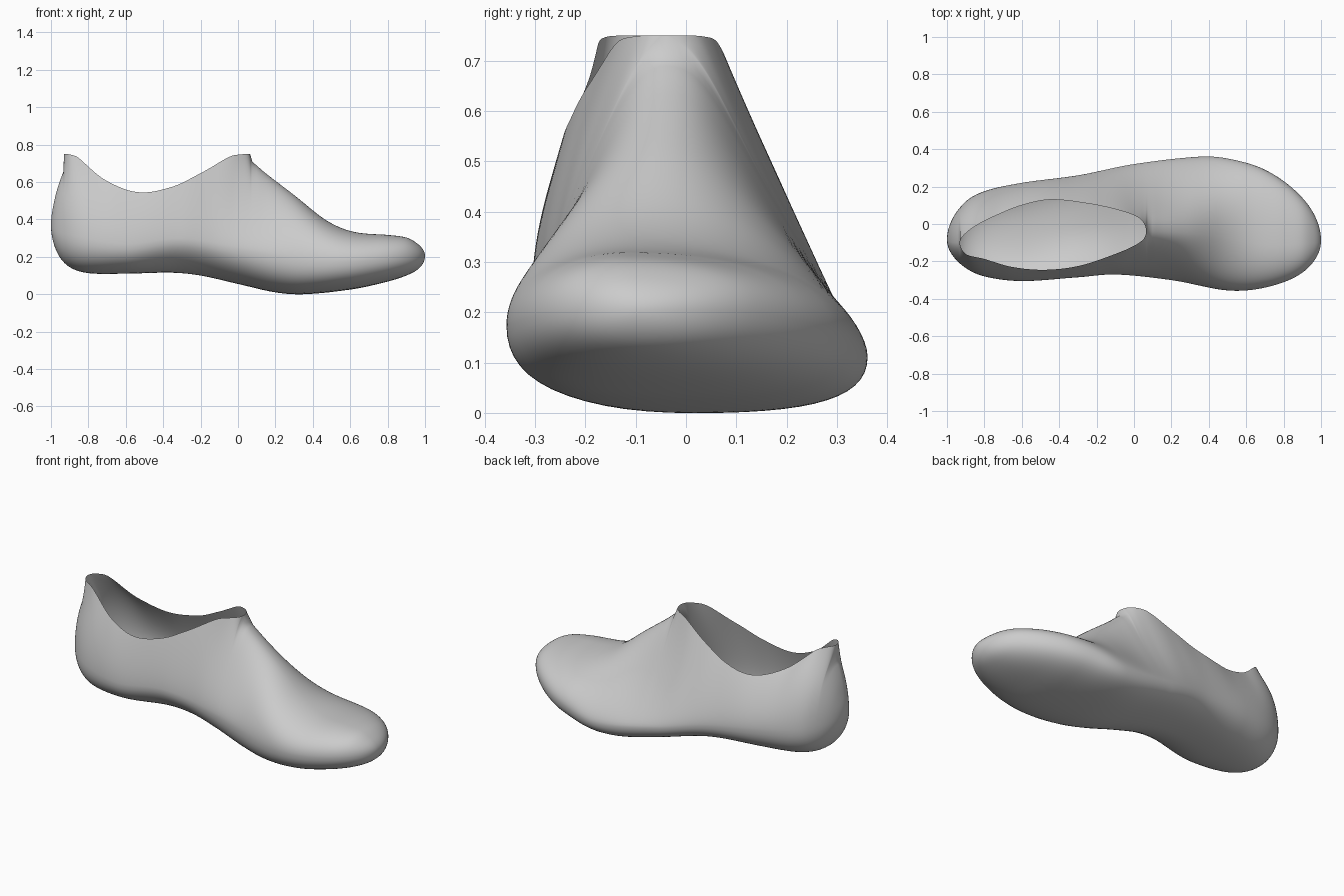
import bpy
import bmesh
import math

cube = bpy.data.objects.get("Cube")
if cube:
    bpy.data.objects.remove(cube, do_unlink=True)

HEEL, TONGUE = -0.93, 0.065   # ends of the foot opening
UPPER, LOWER = 26, 14         # section resolution


def body_angle(x):
    return math.acos(max(-1, min(1, -x)))


def rim_angle(x):
    u = (2 * x - HEEL - TONGUE) / (TONGUE - HEEL)
    return math.acos(max(-1, min(1, -u)))


def rail(points, angle=body_angle):
    """Smooth curve through (x, value) points, rounded off at both ends."""
    ts = [angle(x) for x, _ in points]
    vs = [v for _, v in points]
    n = len(ts)
    slopes = []
    for i in range(n):
        a, b = max(i - 1, 0), min(i + 1, n - 1)
        slopes.append((vs[b] - vs[a]) / (ts[b] - ts[a]))

    def value(x):
        t = min(max(angle(x), ts[0]), ts[-1])
        i = 0
        while i < n - 2 and t > ts[i + 1]:
            i += 1
        h = ts[i + 1] - ts[i]
        s = (t - ts[i]) / h
        return ((1 + 2 * s) * (1 - s) ** 2 * vs[i] + s * (1 - s) ** 2 * h * slopes[i]
                + s * s * (3 - 2 * s) * vs[i + 1] + s * s * (s - 1) * h * slopes[i + 1])
    return value


# Side profile: sole, and the crest that the upper would reach if it were closed
sole = rail([(-1, .37), (-.96, .21), (-.9, .145), (-.8, .113), (-.6, .11), (-.35, .115),
             (-.2, .1), (0, .055), (.2, .01), (.35, 0), (.6, .025), (.75, .055),
             (.9, .1), (.97, .14), (1, .205)])
crest = rail([(-1, .37), (-.99, .46), (-.97, .55), (-.945, .625), (-.93, .66), (-.88, .7),
              (-.75, .75), (-.2, .82), (0, .765), (.08, .705), (.15, .645), (.3, .53),
              (.45, .41), (.55, .355), (.65, .328), (.8, .317), (.9, .303), (.96, .27),
              (1, .205)])
ridge = rail([(-1, -.085), (HEEL, -.1), (TONGUE, -.04), (.4, -.06), (.7, -.11), (1, -.09)])
crown = rail([(-1, .55), (-.9, .5), (-.7, .28), (-.4, .2), (-.1, .4), (.1, .46),
              (.35, .4), (.7, .6), (1, .58)])
rim_height = rail([(HEEL, .75), (-.9, .747), (-.85, .727), (-.7, .605), (-.53, .545),
                   (-.35, .575), (-.2, .647), (-.05, .733), (.02, .748), (TONGUE, .75)],
                  rim_angle)

# Each side: plan outline, widest height, fullness and hollow above it,
# fullness below it, rim of the opening
left_side = (
    rail([(-1, -.085), (-.9, .12), (-.8, .175), (-.6, .22), (-.3, .26), (0, .32),
          (.35, .36), (.5, .35), (.7, .29), (.9, .14), (1, -.09)]),
    rail([(-1, .37), (-.9, .31), (-.6, .27), (-.3, .23), (0, .16), (.35, .11),
          (.6, .15), (.9, .2), (1, .205)]),
    rail([(-1, .55), (-.7, .4), (-.1, .18), (.15, .18), (.35, .3), (.7, .58), (1, .58)]),
    rail([(-1, 0), (-.6, 0), (-.3, .1), (-.1, .36), (.1, .4), (.35, .16), (.6, 0), (1, 0)]),
    rail([(-1, .58), (-.6, .66), (.35, .72), (1, .58)]),
    rail([(HEEL, -.1), (-.9, -.05), (-.75, .04), (-.6, .1), (-.45, .13),
          (-.25, .11), (-.05, .065), (.03, .03), (.055, .0), (TONGUE, -.04)], rim_angle))
right_side = (
    rail([(-1, -.085), (-.9, -.235), (-.8, -.28), (-.6, -.305), (-.3, -.285),
          (-.1, -.27), (.2, -.3), (.5, -.355), (.7, -.34), (.9, -.26), (1, -.09)]),
    rail([(-1, .37), (-.9, .31), (-.6, .26), (-.3, .29), (0, .24), (.35, .18),
          (.6, .175), (.9, .2), (1, .205)]),
    rail([(-1, .55), (-.7, .35), (.1, .3), (.45, .62), (.7, .58), (1, .58)]),
    rail([(-1, 0), (-.5, 0), (-.1, .2), (.1, .26), (.35, .05), (.6, 0), (1, 0)]),
    rail([(-1, .58), (-.6, .62), (-.25, .5), (.35, .7), (1, .58)]),
    rail([(HEEL, -.1), (-.9, -.16), (-.8, -.187), (-.65, -.23), (-.48, -.245),
          (-.3, -.225), (-.1, -.16), (.02, -.105), (.055, -.075), (TONGUE, -.04)], rim_angle))


def bezier(t, points):
    """Bezier value for any number of control values."""
    n = len(points) - 1
    return sum(math.comb(n, i) * (1 - t) ** (n - i) * t ** i * p
               for i, p in enumerate(points))


def upper_wall(x, side, widest, full, hollow, rim):
    """From the widest point up to the rim, or to the ridge where it is closed."""
    yr, top, c = ridge(x), crest(x), crown(x)
    across = (1, 1, (1 + c) / 2 - hollow, .75 * c, 0)
    up = (0, .75 * full, (1 + full) / 2, 1, 1)
    end, lip = 1, 0
    if HEEL <= x <= TONGUE:
        # find where the closed section meets the rim
        target = max(0, (rim - yr) / (side - yr))
        low, high = 0, 1
        for _ in range(30):
            end = (low + high) / 2
            if bezier(end, across) > target:
                low = end
            else:
                high = end
        # lift the section to the rim, with a narrow flared lip at the two tips
        near = min(1, (x - HEEL) / .28, (TONGUE - x) / .2)
        weight = near * near * (3 - 2 * near)
        exact = widest + (rim_height(x) - widest) / bezier(end, up)
        top += weight * (exact - top)
        lip = rim_height(x) - widest - (top - widest) * bezier(end, up)
    wall = []
    for k in range(UPPER + 1):
        t = end * k / UPPER
        wall.append((yr + (side - yr) * bezier(t, across),
                     widest + (top - widest) * bezier(t, up) + lip * (k / UPPER) ** 6))
    return wall


def half_section(x, side_rails):
    """Top edge, down the side, round to the middle of the sole."""
    side, widest, full, hollow, under, rim = (r(x) for r in side_rails)
    mid = (left_side[0](x) + right_side[0](x)) / 2
    zb = sole(x)
    wall = upper_wall(x, side, widest, full, hollow, rim)[::-1]
    for k in range(1, LOWER + 1):
        t = k / LOWER
        wall.append((mid + (side - mid) * bezier(t, (1, 1, under, 0)),
                     zb + (widest - zb) * bezier(t, (1, 1 - under, 0, 0))))
    return wall


def section(x):
    left, right = half_section(x, left_side), half_section(x, right_side)
    return [(x, y, z) for y, z in left + right[-2::-1]]


def spread(a, b, count):
    """Stations evenly spaced by body angle."""
    ta, tb = body_angle(a), body_angle(b)
    return [-math.cos(ta + (tb - ta) * k / count) for k in range(count + 1)]


# Stations from heel to toe
middle, half = (HEEL + TONGUE) / 2, (TONGUE - HEEL) / 2
opening = [middle - half * math.cos(math.pi * k / 70) for k in range(71)]
opening[0], opening[-1] = HEEL, TONGUE
stations = spread(-1, HEEL - .004, 16) + opening + spread(TONGUE + .012, 1, 70)

rings = [section(x) for x in stations]
n = len(rings[0])
verts = [p for ring in rings for p in ring]
faces = [(i * n + j, (i + 1) * n + j, (i + 1) * n + j + 1, i * n + j + 1)
         for i in range(len(rings) - 1) for j in range(n - 1)]

mesh = bpy.data.meshes.new("shoe_shell")
mesh.from_pydata(verts, [], faces)

# Join the ridge seam and the end points
bm = bmesh.new()
bm.from_mesh(mesh)
bmesh.ops.remove_doubles(bm, verts=bm.verts, dist=.0001)
bmesh.ops.dissolve_degenerate(bm, edges=bm.edges, dist=.00001)
for face in bm.faces:
    face.smooth = True
bm.to_mesh(mesh)
bm.free()

grey = bpy.data.materials.new("light_grey")
grey.use_nodes = True
colour = (.6, .6, .6, 1)
grey.diffuse_color = colour
grey.node_tree.nodes["Principled BSDF"].inputs["Base Color"].default_value = colour
mesh.materials.append(grey)

shoe = bpy.data.objects.new("shoe_shell", mesh)
bpy.context.collection.objects.link(shoe)
